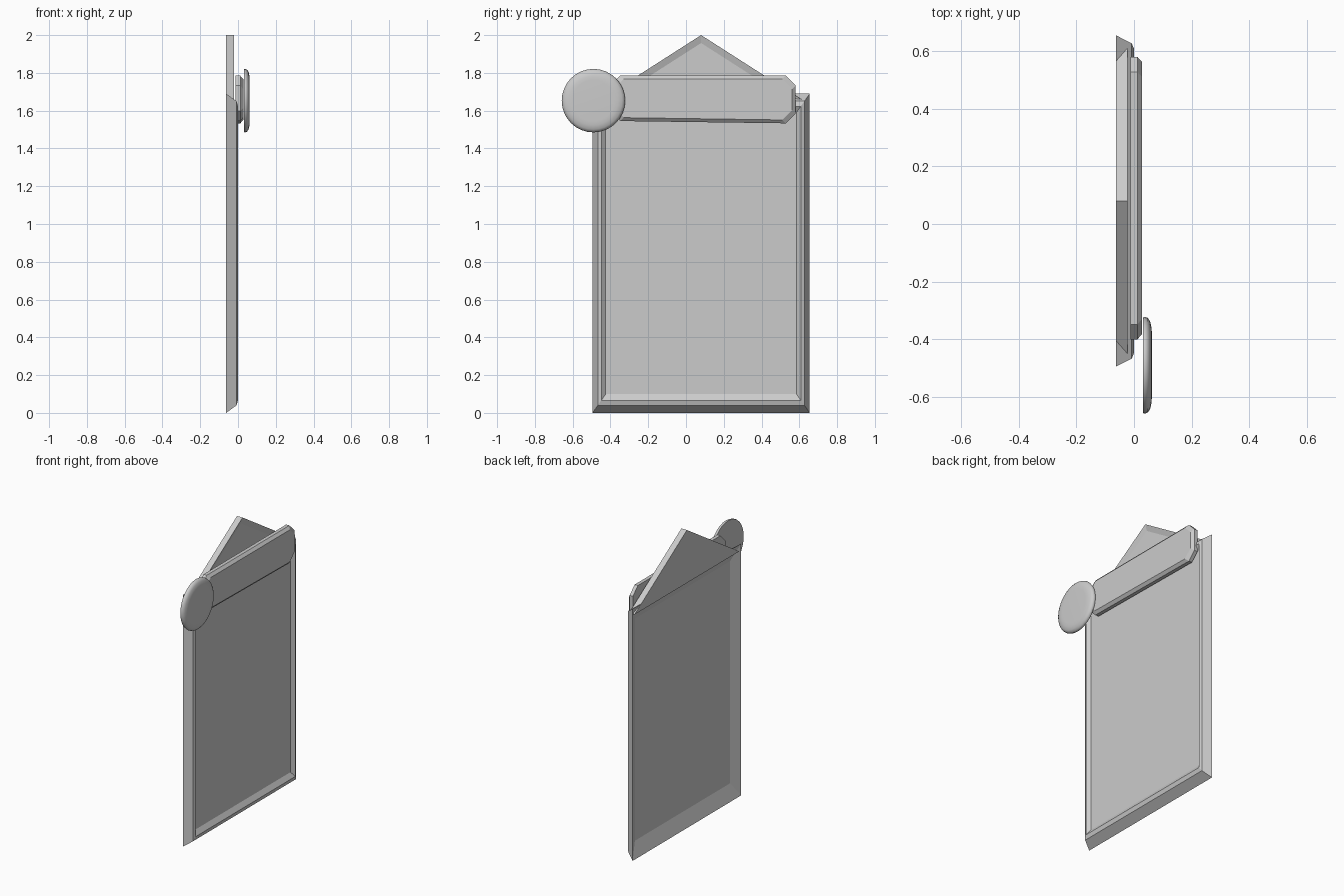
import bpy, bmesh, math
from mathutils import Matrix

if "Cube" in bpy.data.objects:
    bpy.data.objects.remove(bpy.data.objects["Cube"])

def finish(bm, name):
    bmesh.ops.remove_doubles(bm, verts=bm.verts, dist=1e-5)
    bmesh.ops.recalc_face_normals(bm, faces=bm.faces)
    me = bpy.data.meshes.new(name)
    bm.to_mesh(me)
    bm.free()
    ob = bpy.data.objects.new(name, me)
    bpy.context.collection.objects.link(ob)
    return ob

def loft(name, rings, cap_start=True, cap_end=True, closed=False):
    bm = bmesh.new()
    loops = [[bm.verts.new(p) for p in r] for r in rings]
    pairs = list(zip(loops, loops[1:])) + ([(loops[-1], loops[0])] if closed else [])
    n = len(loops[0])
    for a, b in pairs:
        for i in range(n):
            j = (i + 1) % n
            bm.faces.new((a[i], a[j], b[j], b[i]))
    if not closed:
        if cap_start:
            bm.faces.new(loops[0])
        if cap_end:
            bm.faces.new(loops[-1])
    return finish(bm, name)

# Mitred frame: flared outside, ridge in front, sloping inside and hollow back
Y0, Y1, Z0, Z1 = -0.495, 0.655, 0.0, 1.69
def rect(x, d):
    e = d * 1.42
    return [(x, Y0 + d, Z0 + e), (x, Y1 - d, Z0 + e),
            (x, Y1 - d, Z1 - e), (x, Y0 + d, Z1 - e)]
loft("frame", [rect(-0.063, 0), rect(-0.008, 0.028), rect(0, 0.047),
               rect(-0.02, 0.07), rect(-0.03, 0.07)], closed=True)

# Thin board inside the frame
loft("panel", [rect(-0.03, 0.068), rect(-0.02, 0.068)])

# Triangular gable with a shallow recess in its front
def tri(x, top):
    h = top - 1.645
    w = h / 0.64
    return [(x, 0.08 - w, 1.645), (x, 0.08 + w, 1.645), (x, 0.08, top)]
loft("gable", [tri(-0.063, 2.0), tri(-0.022, 2.0), tri(-0.034, 1.958)])

# Clipped-corner crossboard with a bevelled front
def board(x, d):
    y0, y1, t, c = -0.40 + d, 0.58 - d, 1.785 - d, 0.052
    b0, b1 = 1.545 + d, 1.533 + d
    return [(x, y0 + c, b0), (x, y1 - c, b1), (x, y1, b1 + c), (x, y1, t - c),
            (x, y1 - c, t), (x, y0 + c, t), (x, y0, t - c), (x, y0, b0 + c)]
loft("crossboard", [board(-0.012, 0), board(0.012, 0), board(0.028, 0.018)])

# Rounded disc at the end of the crossboard
def circle(x, r, n=32):
    return [(x, -0.49 + r * math.cos(2 * math.pi * i / n),
             1.653 + r * math.sin(2 * math.pi * i / n)) for i in range(n)]
disc = loft("round_badge", [circle(x, r) for x, r in
            ((0.031, 0.166), (0.038, 0.168), (0.048, 0.164), (0.056, 0.152),
             (0.061, 0.130), (0.062, 0.11))])
bpy.context.view_layer.objects.active = disc
disc.select_set(True)
bpy.ops.object.shade_smooth_by_angle(angle=math.radians(40))
